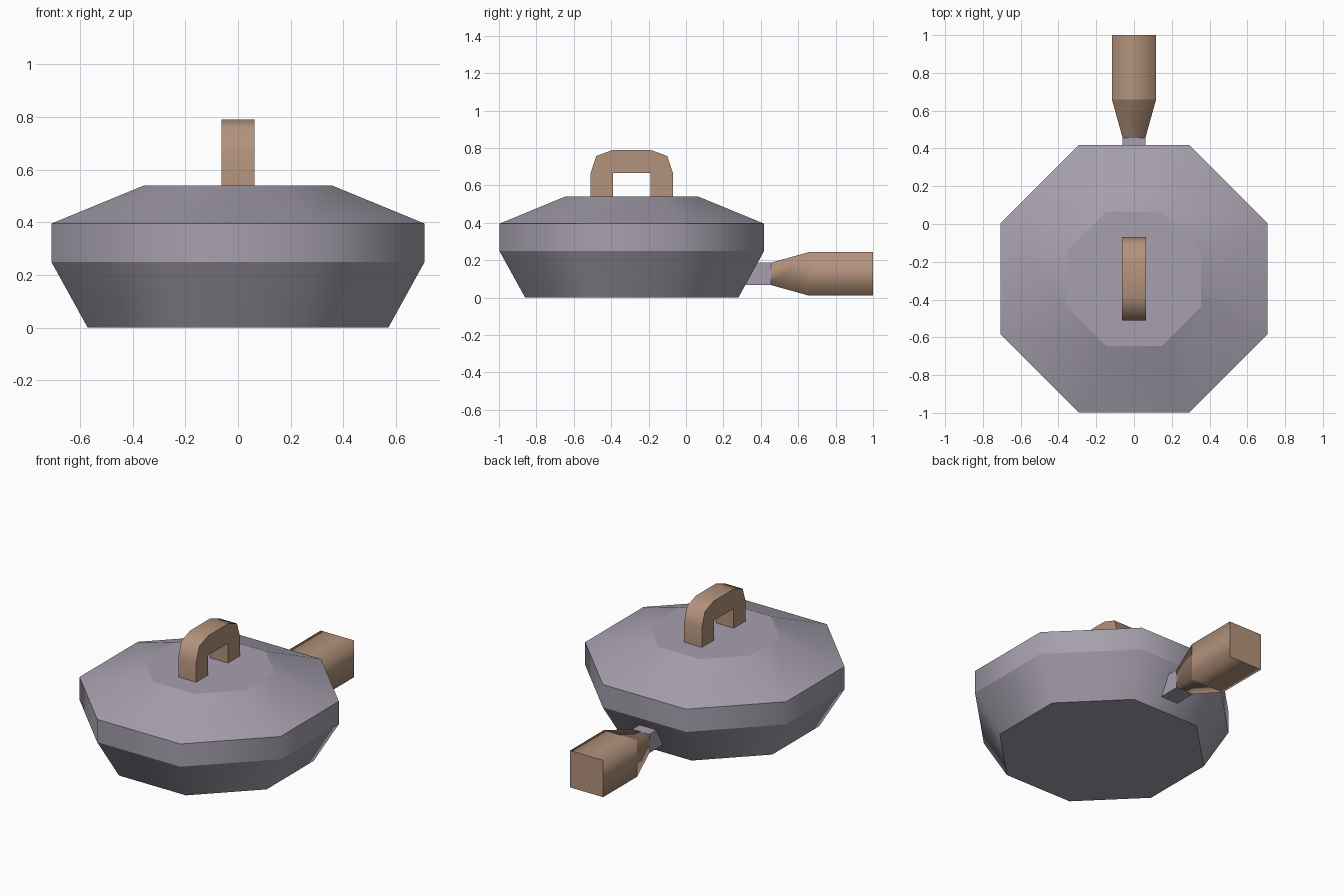
import bpy, bmesh, math

if "Cube" in bpy.data.objects:
    bpy.data.objects.remove(bpy.data.objects["Cube"], do_unlink=True)


def material(name, colour):
    mat = bpy.data.materials.new(name)
    mat.use_nodes = True
    mat.diffuse_color = (*colour, 1)
    mat.node_tree.nodes["Principled BSDF"].inputs["Base Color"].default_value = (*colour, 1)
    return mat


METAL = material("grey metal", (0.38, 0.35, 0.42))
WOOD = material("brown wood", (0.45, 0.29, 0.20))
CENTRE_Y = -0.29


def finish(name, bm, mat):
    bmesh.ops.recalc_face_normals(bm, faces=bm.faces)
    mesh = bpy.data.meshes.new(name)
    bm.to_mesh(mesh)
    bm.free()
    mesh.materials.append(mat)
    obj = bpy.data.objects.new(name, mesh)
    bpy.context.collection.objects.link(obj)
    return obj


def loft(name, sides, profile, place, mat, smooth=True):
    """Join regular polygons (apothem, height) into a closed solid with crisp rings."""
    bm = bmesh.new()
    rings = []
    for apothem, height in profile:
        radius = apothem / math.cos(math.pi / sides)
        angles = [(i + 0.5) * math.tau / sides for i in range(sides)]
        rings.append([bm.verts.new(place(radius * math.cos(a), radius * math.sin(a), height))
                      for a in angles])
    for low, high in zip(rings, rings[1:]):
        for i in range(sides):
            j = (i + 1) % sides
            bm.faces.new((low[i], low[j], high[j], high[i])).smooth = smooth
    for ring in (rings[0], rings[-1]):
        bm.faces.new(ring)
    for ring in rings:
        for i in range(sides):
            bm.edges.get((ring[i], ring[(i + 1) % sides])).smooth = False
    return finish(name, bm, mat)


def upright(u, v, h):
    return (u, CENTRE_Y + v, h)


def backward(u, v, h):
    return (u, h, 0.127 + v)


# Pan bowl and sloping lid
loft("pan_body", 8, [(0.57, 0), (0.708, 0.25), (0.708, 0.395)], upright, METAL)
loft("lid", 8, [(0.708, 0.395), (0.356, 0.54)], upright, METAL)

# Long handle: metal stem and flared wooden grip
loft("handle_stem", 4, [(0.06, 0.3), (0.06, 0.46)], backward, METAL, smooth=False)
loft("handle_grip", 4, [(0.06, 0.455), (0.117, 0.66), (0.117, 1.0)], backward, WOOD)

# Arched lid handle, half outline mirrored about the lid centre
half = [(0.10, 0.535), (0.22, 0.535), (0.22, 0.665), (0.19, 0.757), (0.10, 0.79)]
outline = half + [(-y, z) for y, z in reversed(half)] + [(-0.10, 0.665), (0.10, 0.665)]
bm = bmesh.new()
face = bm.faces.new([bm.verts.new((-0.063, CENTRE_Y + y, z)) for y, z in outline])
extruded = bmesh.ops.extrude_face_region(bm, geom=[face], use_keep_orig=True)["geom"]
bmesh.ops.translate(bm, vec=(0.126, 0, 0),
                    verts=[g for g in extruded if isinstance(g, bmesh.types.BMVert)])
arch = finish("lid_handle", bm, WOOD)
bpy.ops.object.select_all(action="DESELECT")
arch.select_set(True)
bpy.context.view_layer.objects.active = arch
bpy.ops.object.shade_smooth_by_angle(angle=math.radians(60))
